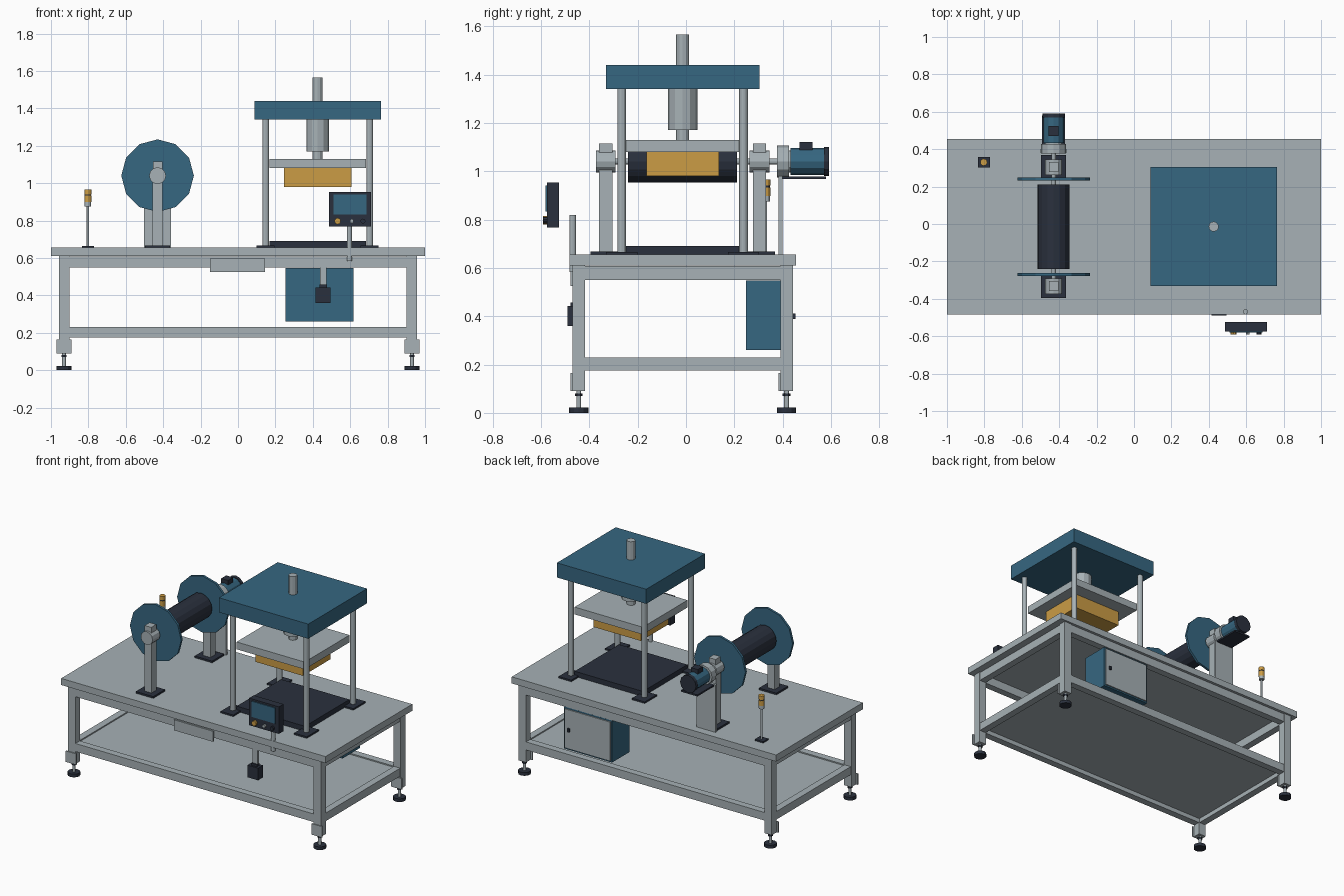
import bpy, bmesh, math
from mathutils import Matrix, Vector

if "Cube" in bpy.data.objects:
    bpy.data.objects.remove(bpy.data.objects["Cube"])


def material(name, rgb):
    m = bpy.data.materials.new(name)
    m.diffuse_color = (*rgb, 1)
    m.use_nodes = True
    m.node_tree.nodes["Principled BSDF"].inputs["Base Color"].default_value = m.diffuse_color
    return m


GREY = material("light_grey", (0.385, 0.44, 0.465))
BLUE = material("steel_blue", (0.037, 0.135, 0.22))
DARK = material("dark_slate", (0.023, 0.03, 0.047))
GOLD = material("amber", (0.60, 0.335, 0.06))


def finish(bm, name, mat):
    me = bpy.data.meshes.new(name)
    bm.to_mesh(me)
    bm.free()
    me.materials.append(mat)
    ob = bpy.data.objects.new(name, me)
    bpy.context.collection.objects.link(ob)
    return ob


def box(name, mat, x, y, z):
    """Box from (min, max) ranges."""
    bm = bmesh.new()
    bmesh.ops.create_cube(bm, size=1)
    for v in bm.verts:
        v.co = Vector([(r[0] + r[1]) / 2 + c * (r[1] - r[0]) for r, c in zip((x, y, z), v.co)])
    return finish(bm, name, mat)


def around(c, h):
    return (c - h, c + h)


def cyl(name, mat, a, b, r, axis="Z", at=(0, 0), n=12):
    """Cylinder from a to b; at is (x, y) for Z and (x, z) for Y."""
    bm = bmesh.new()
    bmesh.ops.create_cone(bm, cap_ends=True, segments=n, radius1=r, radius2=r, depth=b - a)
    if axis == "Y":
        bmesh.ops.rotate(bm, matrix=Matrix.Rotation(math.pi / 2, 3, "X"), verts=bm.verts)
        pos = (at[0], (a + b) / 2, at[1])
    else:
        pos = (at[0], at[1], (a + b) / 2)
    bmesh.ops.translate(bm, vec=pos, verts=bm.verts)
    return finish(bm, name, mat)


CY = -0.014      # depth centre of the table and press
TOP = 0.655      # working surface height

# Table top, shelf and welded frame
box("table_top", GREY, (-1, 1), around(CY, 0.469), (0.61, TOP))
box("lower_shelf", GREY, (-0.91, 0.91), around(CY, 0.41), (0.205, 0.222))
for z0, z1, label in ((0.55, 0.607, "upper"), (0.175, 0.23, "lower")):
    for s in (-1, 1):
        box(label + "_long_rail", GREY, (-0.905, 0.905), around(CY + s * 0.43, 0.024), (z0, z1))
        box(label + "_end_rail", GREY, around(s * 0.93, 0.024), around(CY, 0.406), (z0, z1))

# Legs with brackets and levelling feet
for sx in (-1, 1):
    for sy in (-1, 1):
        x, y = sx * 0.93, CY + sy * 0.43
        box("leg", GREY, around(x, 0.028), around(y, 0.026), (0.09, 0.61))
        box("leg_bracket", GREY, around(x, 0.04), (y - 0.033, y - 0.026), (0.09, 0.165))
        cyl("foot_stem", GREY, 0.02, 0.095, 0.010, at=(x, y))
        cyl("foot_nut", DARK, 0.07, 0.081, 0.016, at=(x, y), n=6)
        cyl("foot_pad", DARK, 0, 0.022, 0.04, at=(x, y))

# Press: base, columns, crown, ram and tool
PX = 0.426
box("press_base", DARK, around(PX, 0.258), around(CY, 0.24), (TOP, 0.69))
for sx in (-1, 1):
    for sy in (-1, 1):
        x, y = PX + sx * 0.278, CY + sy * 0.252
        box("column_foot", DARK, around(x, 0.048), around(y, 0.065), (TOP, 0.666))
        cyl("press_column", GREY, TOP, 1.345, 0.018, at=(x, y))
box("press_crown", BLUE, around(PX, 0.338), around(CY, 0.318), (1.34, 1.44))
cyl("ram_top_stub", GREY, 1.44, 1.565, 0.027, at=(PX, CY))
cyl("ram_cylinder", GREY, 1.17, 1.34, 0.061, at=(PX, CY))
cyl("ram_rod", GREY, 1.13, 1.17, 0.027, at=(PX, CY))
box("moving_platen", GREY, around(PX, 0.258), around(CY, 0.242), (1.08, 1.13))
box("press_tool", GOLD, around(PX, 0.18), around(CY, 0.15), (0.98, 1.08))

# Reel: drum, flanges, shaft, bearings and pedestals
RX, RZ = -0.43, 1.04
AX = (RX, RZ)
cyl("reel_drum", DARK, -0.24, 0.212, 0.086, "Y", AX, 16)
cyl("reel_shaft", GREY, -0.33, 0.385, 0.012, "Y", AX)
for s in (-1, 1):
    yf, yp = CY + s * 0.255, CY + s * 0.318
    cyl("reel_flange", BLUE, yf - 0.008, yf + 0.008, 0.194, "Y", AX, 12)
    cyl("bearing", GREY, yp - 0.041, yp + 0.041, 0.045, "Y", AX)
    box("bearing_cap", GREY, around(RX, 0.025), around(yp, 0.027), (1.06, 1.115))
    box("pedestal", GREY, around(RX, 0.027), around(yp, 0.027), (TOP, 1.02))
    box("pedestal_base", DARK, around(RX, 0.066), around(yp, 0.064), (TOP, 0.667))

# Drive motor on its bracket
box("motor_bracket", GREY, around(RX, 0.073), (0.382, 0.399), (TOP, 0.98))
box("motor_shelf", DARK, around(RX, 0.062), (0.39, 0.58), (0.967, 0.978))
cyl("motor_flange", GREY, 0.377, 0.427, 0.066, "Y", AX)
cyl("motor_collar", GREY, 0.425, 0.437, 0.045, "Y", AX)
cyl("motor_body", BLUE, 0.432, 0.57, 0.055, "Y", AX)
cyl("motor_end_cap", DARK, 0.57, 0.592, 0.06, "Y", AX)
box("motor_terminal_box", DARK, around(RX, 0.026), (0.47, 0.524), (1.08, 1.12))

# Signal lamp
LAMP = (-0.803, 0.33)
box("lamp_base", DARK, around(LAMP[0], 0.032), around(LAMP[1], 0.028), (TOP, 0.665))
cyl("lamp_pole", GREY, TOP, 0.88, 0.006, at=LAMP)
cyl("lamp_socket", GREY, 0.875, 0.898, 0.018, at=LAMP)
cyl("lamp_lower_lens", GOLD, 0.898, 0.933, 0.019, at=LAMP)
cyl("lamp_spacer", DARK, 0.933, 0.94, 0.017, at=LAMP)
cyl("lamp_upper_lens", GOLD, 0.94, 0.965, 0.019, at=LAMP)

# Control panel with screen, buttons and post
box("control_panel", DARK, (0.487, 0.712), (-0.575, -0.525), (0.768, 0.953))
box("panel_screen", BLUE, (0.51, 0.688), (-0.581, -0.574), (0.833, 0.94))
for x, r, mat, label in ((0.533, 0.017, GOLD, "amber"), (0.608, 0.011, GREY, "grey"),
                         (0.668, 0.013, DARK, "dark")):
    cyl(label + "_button", mat, -0.592, -0.574, r, "Y", (x, 0.797), 10)
cyl("panel_post", GREY, 0.583, 0.818, 0.014, at=(0.596, -0.469))

# Front plate and hanging switch box
box("front_plate", GREY, (-0.15, 0.145), (-0.477, -0.467), (0.525, 0.597))
box("switch_hanger", GREY, (0.438, 0.474), (-0.468, -0.45), (0.44, 0.555))
box("switch_box", DARK, (0.415, 0.495), (-0.49, -0.437), (0.36, 0.443))
box("switch_collar", DARK, (0.435, 0.477), (-0.478, -0.448), (0.443, 0.457))

# Electrical cabinet with rear door
box("cabinet", BLUE, (0.255, 0.617), (0.248, 0.435), (0.26, 0.547))
box("cabinet_door", GREY, (0.264, 0.608), (0.435, 0.443), (0.27, 0.537))
box("door_handle", DARK, (0.568, 0.584), (0.443, 0.453), (0.388, 0.412))
